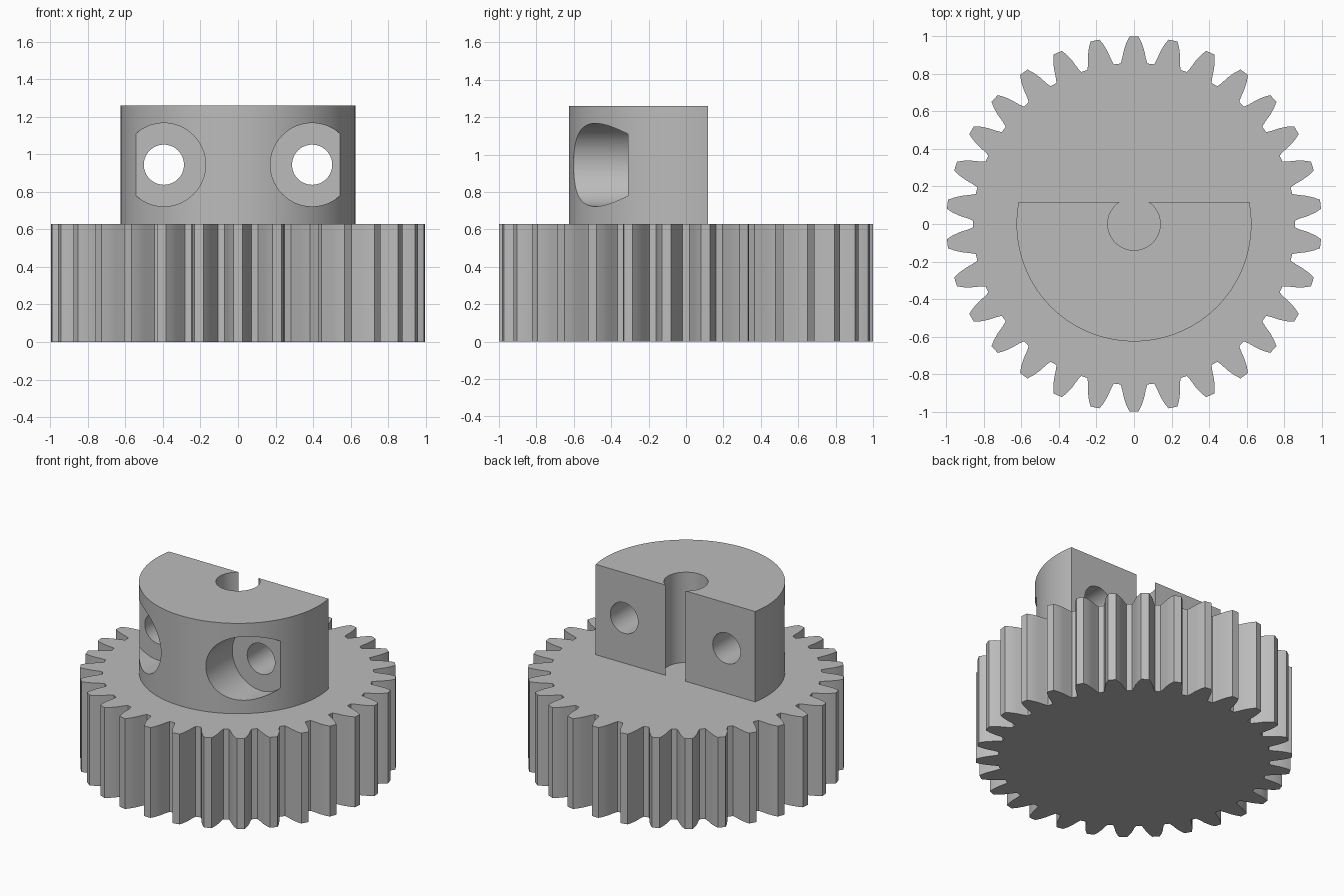
import bpy
import bmesh
from math import sin, cos, asin, radians, pi

cube = bpy.data.objects.get("Cube")
if cube:
    bpy.data.objects.remove(cube, do_unlink=True)

TEETH = 30
GEAR_TOP, HUB_TOP = 0.63, 1.26
HUB_R, BORE_R, FLAT_Y = 0.626, 0.14, 0.117
HOLE_X, HOLE_Z, SEAT_Y = 0.395, 0.945, -0.31

grey = bpy.data.materials.new("plain grey")
grey.use_nodes = True
colour = (0.5, 0.5, 0.5, 1)
grey.diffuse_color = colour
grey.node_tree.nodes["Principled BSDF"].inputs["Base Color"].default_value = colour


def prism(name, outline, z0, z1):
    """Extrude a closed 2D outline from z0 up to z1."""
    bm = bmesh.new()
    face = bm.faces.new([bm.verts.new((x, y, z0)) for x, y in outline])
    result = bmesh.ops.extrude_face_region(bm, geom=[face])
    top = [v for v in result["geom"] if isinstance(v, bmesh.types.BMVert)]
    bmesh.ops.translate(bm, verts=top, vec=(0, 0, z1 - z0))
    bmesh.ops.recalc_face_normals(bm, faces=bm.faces)
    mesh = bpy.data.meshes.new(name)
    bm.to_mesh(mesh)
    bm.free()
    obj = bpy.data.objects.new(name, mesh)
    bpy.context.collection.objects.link(obj)
    mesh.materials.append(grey)
    return obj


def arc(radius, start, end, steps):
    angles = [start + (end - start) * i / steps for i in range(steps + 1)]
    return [(radius * cos(a), radius * sin(a)) for a in angles]


def drill(target, x, radius, y0, y1):
    """Cut a round hole along y."""
    bpy.ops.mesh.primitive_cylinder_add(
        vertices=64, radius=radius, depth=y1 - y0,
        location=(x, (y0 + y1) / 2, HOLE_Z), rotation=(pi / 2, 0, 0))
    cutter = bpy.context.object
    cutter.hide_render = True
    cutter.data.materials.append(grey)
    mod = target.modifiers.new("hole", "BOOLEAN")
    mod.operation = "DIFFERENCE"
    mod.solver = "EXACT"
    mod.object = cutter
    bpy.context.view_layer.objects.active = target
    bpy.ops.object.modifier_apply(modifier=mod.name)
    bpy.data.objects.remove(cutter, do_unlink=True)


def smooth(obj):
    bpy.ops.object.select_all(action="DESELECT")
    obj.select_set(True)
    bpy.context.view_layer.objects.active = obj
    bpy.ops.object.shade_smooth_by_angle(angle=radians(20))


# Gear wheel: one flank as (half angle in degrees, radius), mirrored per tooth
flank = [(4.8, 0.858), (4.1, 0.885), (3.3, 0.93), (2.4, 0.968), (1.4, 1.0)]
tooth = flank + [(-a, r) for a, r in reversed(flank)]
outline = []
for i in range(TEETH):
    middle = pi / 2 - i * 2 * pi / TEETH
    outline += [(r * cos(middle + radians(a)), r * sin(middle + radians(a)))
                for a, r in tooth]
gear = prism("gear_wheel", outline, 0, GEAR_TOP)
smooth(gear)

# Hub: round front, flat back, with the bore opening through the flat
outer, inner = asin(FLAT_Y / HUB_R), asin(FLAT_Y / BORE_R)
hub_outline = arc(HUB_R, -pi - outer, outer, 96) + arc(BORE_R, inner, -pi - inner, 48)
hub = prism("clamp_hub", hub_outline, GEAR_TOP, HUB_TOP)

# Counterbored screw holes, one on each side
for side in (-1, 1):
    drill(hub, side * HOLE_X, 0.222, -1, SEAT_Y)
    drill(hub, side * HOLE_X, 0.107, -1, 1)
smooth(hub)
